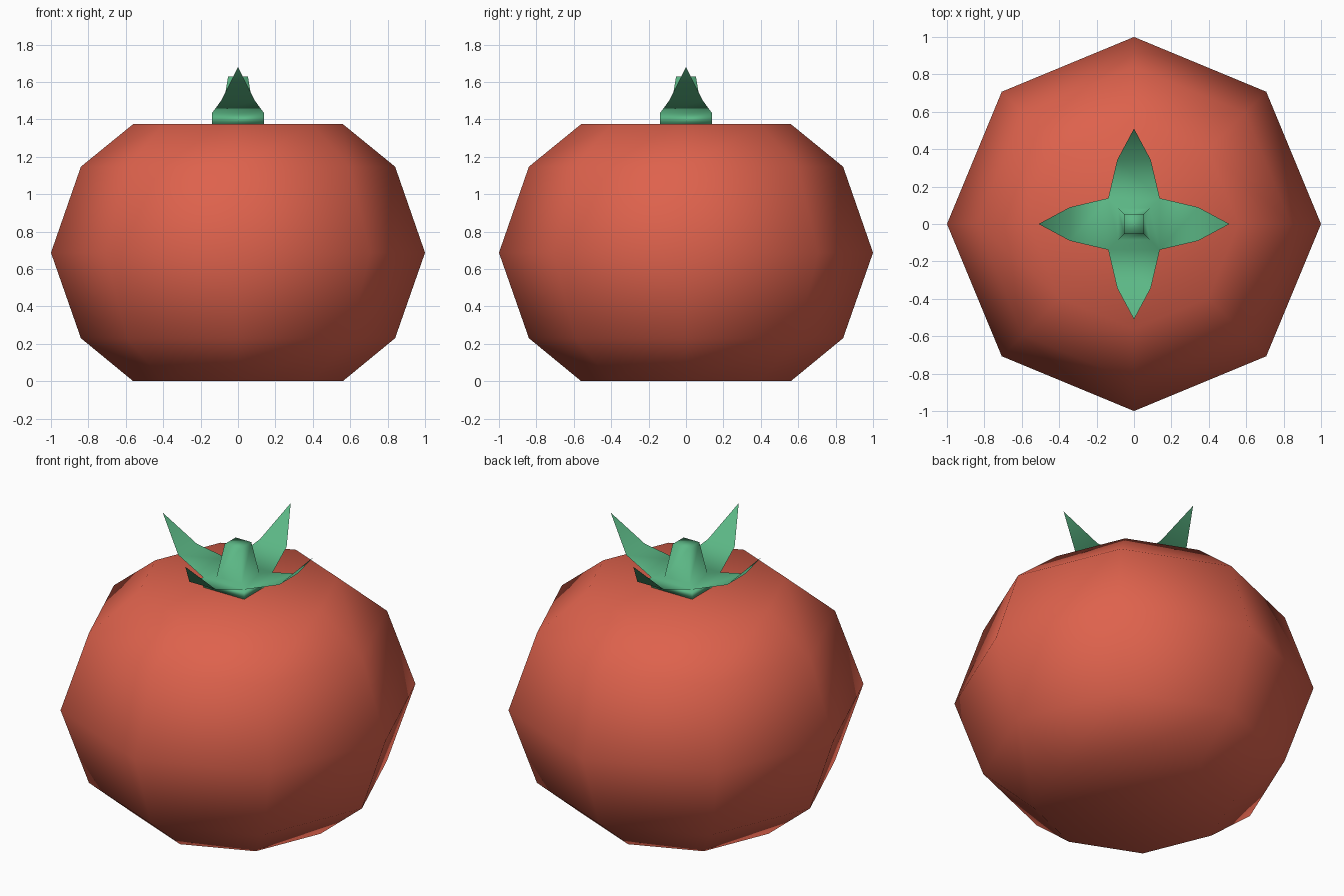
import bpy, bmesh, math

if "Cube" in bpy.data.objects:
    bpy.data.objects.remove(bpy.data.objects["Cube"])

def material(name, rgb):
    m = bpy.data.materials.new(name)
    m.diffuse_color = (*rgb, 1)
    m.use_nodes = True
    m.node_tree.nodes["Principled BSDF"].inputs["Base Color"].default_value = m.diffuse_color
    return m

red = material("tomato red", (0.73, 0.122, 0.073))
green = material("leaf green", (0.107, 0.479, 0.238))

def ring(bm, sides, r, z, start=0.0):
    return [bm.verts.new((r * math.cos(start + i * math.tau / sides),
                          r * math.sin(start + i * math.tau / sides), z))
            for i in range(sides)]

def bridge(bm, a, b):
    n = len(a)
    for i in range(n):
        j = (i + 1) % n
        bm.faces.new((a[i], a[j], b[j], b[i]))

def finish(bm, name, mat):
    me = bpy.data.meshes.new(name)
    bm.to_mesh(me)
    bm.free()
    me.materials.append(mat)
    for p in me.polygons:
        p.use_smooth = True
    ob = bpy.data.objects.new(name, me)
    bpy.context.collection.objects.link(ob)
    return ob

def stack(bm, sides, profile, start=0.0):
    """Closed solid made of stacked rings (radius, height), bottom to top."""
    rings = [ring(bm, sides, r, z, start) for r, z in profile]
    for a, b in zip(rings, rings[1:]):
        bridge(bm, a, b)
    bm.faces.new(rings[0][::-1])
    bm.faces.new(rings[-1])
    return rings

# Fruit: eight-sided flattened ball
bm = bmesh.new()
stack(bm, 8, [(0.56, 0), (0.84, 0.23), (1.0, 0.687), (0.84, 1.147), (0.56, 1.375)])
finish(bm, "fruit", red)

# Crown: square collar with the tapered stem rising from it
bm = bmesh.new()
s = math.sqrt(2)
rings = stack(bm, 4, [(0.138 * s, 1.375), (0.138 * s, 1.435),
                      (0.085 * s, 1.435), (0.053 * s, 1.63)], math.pi / 4)
# Four thin leaves curling up from the collar edges
collar = rings[1]
for i in range(4):
    a, b = collar[i], collar[(i + 1) % 4]
    t = math.pi / 2 * (i + 1)
    c, d = math.cos(t), math.sin(t)
    def point(out, side, z):
        return bm.verts.new((out * c - side * d, out * d + side * c, z))
    p, q = point(0.342, -0.09, 1.50), point(0.342, 0.09, 1.50)
    tip = point(0.51, 0, 1.68)
    bm.faces.new((a, p, q, b))
    bm.faces.new((p, tip, q))
finish(bm, "stem_and_leaves", green)
